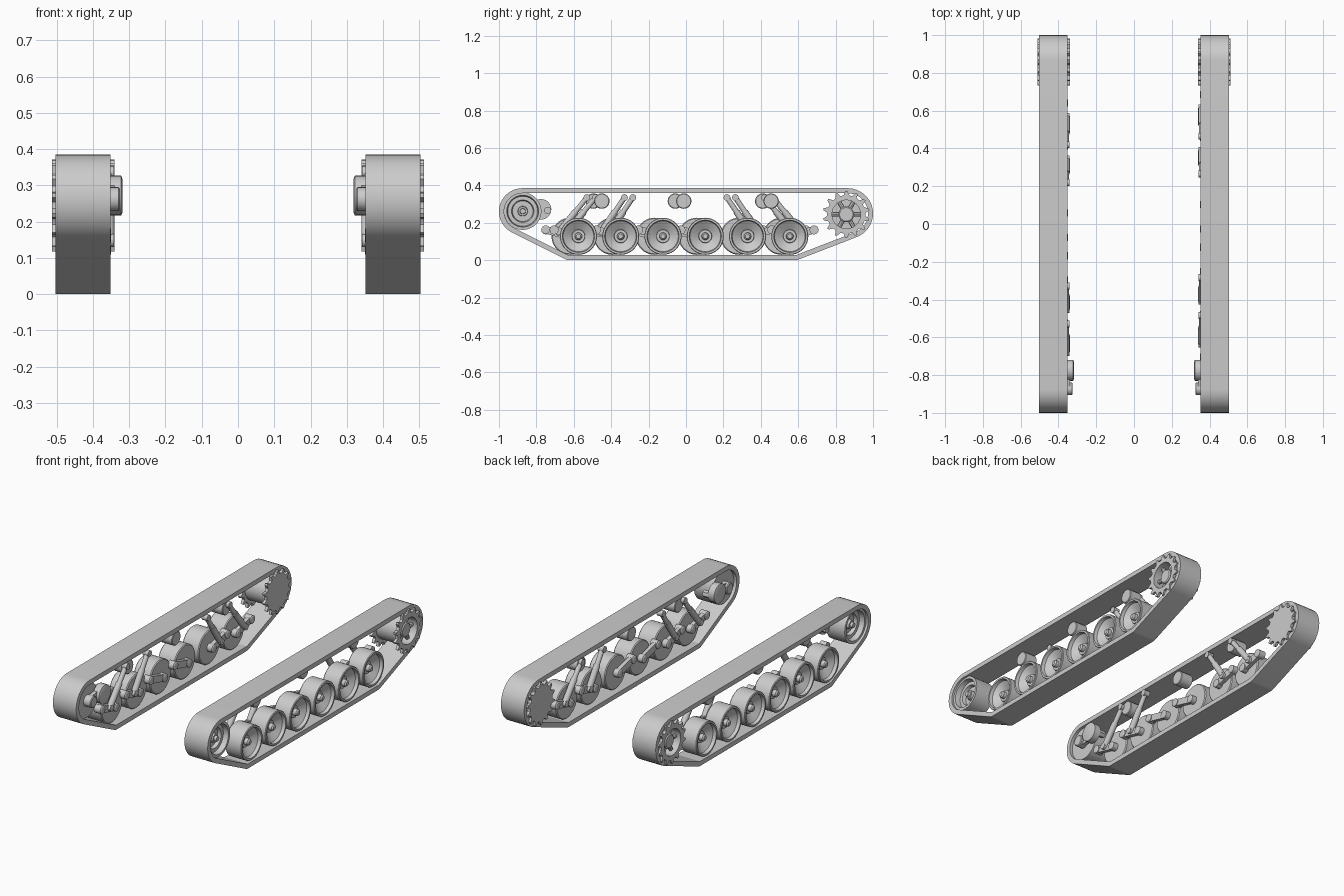
import bpy
import bmesh
from math import sin, cos, pi, atan2, acos, hypot
from mathutils import Vector

cube = bpy.data.objects.get("Cube")
if cube:
    bpy.data.objects.remove(cube)

grey = bpy.data.materials.new("track_grey")
grey.use_nodes = True
COLOUR = (0.6, 0.6, 0.6, 1)
grey.diffuse_color = COLOUR
grey.node_tree.nodes["Principled BSDF"].inputs["Base Color"].default_value = COLOUR
parts = []


def finish(name, bm):
    bmesh.ops.recalc_face_normals(bm, faces=bm.faces)
    mesh = bpy.data.meshes.new(name)
    bm.to_mesh(mesh)
    bm.free()
    mesh.materials.append(grey)
    ob = bpy.data.objects.new(name, mesh)
    bpy.context.collection.objects.link(ob)
    parts.append(ob)


def bridge(bm, a, b):
    n = len(a)
    for i in range(n):
        bm.faces.new((a[i], a[(i + 1) % n], b[(i + 1) % n], b[i]))


def lathe(name, start, axis, profile, segs=32):
    """Solid of revolution from (distance, radius) pairs, capped at both ends."""
    bm = bmesh.new()
    axis = Vector(axis).normalized()
    u = axis.orthogonal().normalized()
    v = axis.cross(u)
    rings = []
    for d, r in profile:
        c = Vector(start) + axis * d
        rings.append([bm.verts.new(c + r * (u * cos(2 * pi * i / segs) + v * sin(2 * pi * i / segs)))
                      for i in range(segs)])
    for a, b in zip(rings, rings[1:]):
        bridge(bm, a, b)
    bm.faces.new(rings[0])
    bm.faces.new(rings[-1])
    finish(name, bm)


def outline(circles, shrink=0, steps=16):
    """Closed outline wrapped around (y, z, radius) circles listed anticlockwise."""
    n = len(circles)
    normals = []
    for i in range(n):
        (ya, za, ra), (yb, zb, rb) = circles[i], circles[(i + 1) % n]
        normals.append(atan2(zb - za, yb - ya) - acos((ra - rb) / hypot(yb - ya, zb - za)))
    pts = []
    for i, (y, z, r) in enumerate(circles):
        start = normals[i - 1]
        sweep = (normals[i] - start) % (2 * pi)
        for k in range(steps + 1):
            a = start + sweep * k / steps
            pts.append((y + (r - shrink) * cos(a), z + (r - shrink) * sin(a)))
    return pts


def prism(name, pts, x0, x1, hole=None):
    """Outline extruded along x, with an optional hole of equal point count."""
    bm = bmesh.new()
    loops = [[bm.verts.new((x, y, z)) for y, z in p] for p in (pts, hole or []) for x in (x0, x1)]
    bridge(bm, loops[0], loops[1])
    if hole:
        bridge(bm, loops[2], loops[3])
        bridge(bm, loops[0], loops[2])
        bridge(bm, loops[1], loops[3])
    else:
        bm.faces.new(loops[0])
        bm.faces.new(loops[1])
    finish(name, bm)


BELT = [(-0.625, 0.04, 0.04), (0.585, 0.04, 0.04), (0.865, 0.25, 0.135), (-0.875, 0.26, 0.125)]
WHEEL_PROFILE = [(0.385, 0.02), (0.385, 0.094), (0.39, 0.099), (0.49, 0.099), (0.494, 0.096),
                 (0.494, 0.086), (0.475, 0.082), (0.445, 0.036), (0.455, 0.034), (0.455, 0.02),
                 (0.475, 0.019), (0.482, 0.012)]
IDLER_PROFILE = [(0.37, 0.02), (0.37, 0.1), (0.49, 0.1), (0.49, 0.085), (0.46, 0.08),
                 (0.46, 0.06), (0.44, 0.055), (0.44, 0.027), (0.465, 0.025), (0.465, 0.016), (0.48, 0.014)]
WHEEL_Z = 0.128
SPROCKET = (0.857, 0.245)
TEETH = 14


def tooth_outline(radii):
    y, z = SPROCKET
    n = TEETH * len(radii)
    return [(y + radii[i % len(radii)] * cos(2 * pi * i / n),
             z + radii[i % len(radii)] * sin(2 * pi * i / n)) for i in range(n)]


def build_side(s, side, shift):
    def turned(name, y, z, profile, segs=32):
        lathe(f"{side}_{name}", (0, y, z), (s, 0, 0), profile, segs)

    def plate(name, pts, x0, x1, hole=None):
        prism(f"{side}_{name}", pts, s * x0, s * x1, hole)

    # Track belt
    plate("track_belt", outline(BELT), 0.352, 0.503, outline(BELT, 0.027))

    # Road wheels on swing arms: four trailing, two leading
    for i in range(6):
        y = -0.575 + 0.226 * i + shift
        lead = 1 if i > 3 else -1
        py, pz = y + lead * 0.13, WHEEL_Z + 0.034
        turned(f"road_wheel_{i + 1}", y, WHEEL_Z, WHEEL_PROFILE, 40)
        ends = [(y, WHEEL_Z, 0.024), (py, pz, 0.024)]
        plate(f"swing_arm_{i + 1}", outline(ends, 0.004, 10), 0.358, 0.38)
        for label, (by, bz, r) in zip(("axle_boss", "pivot_boss"), ends):
            turned(f"{label}_{i + 1}", by, bz, [(0.35, r - 0.006), (0.354, r), (0.395, r)], 20)

        # Dampers lean from the arm up towards the middle
        if i not in (2, 3):
            low = Vector((s * 0.358, y + lead * 0.06, WHEEL_Z + 0.02))
            run = 0.15 if i in (0, 5) else 0.125
            top = Vector((s * 0.358, low.y - lead * run, 0.335))
            length = (top - low).length
            lathe(f"{side}_damper_{i + 1}", low, top - low,
                  [(0, 0.018), (length * 0.6, 0.018), (length * 0.6, 0.014), (length, 0.014)], 16)
            for label, p in (("lower", low), ("upper", top)):
                turned(f"damper_{label}_eye_{i + 1}", p.y, p.z, [(0.342, 0.018), (0.378, 0.018)], 16)

    # Return rollers under the top run
    for i, y in enumerate((-0.45, -0.012, 0.455)):
        turned(f"return_roller_{i + 1}", y + shift, 0.316,
               [(0.36, 0.037), (0.363, 0.041), (0.437, 0.041), (0.44, 0.037)])

    # Front idler with its tensioner crank
    idler = (-0.873, 0.262)
    turned("idler_wheel", *idler, IDLER_PROFILE, 40)
    turned("idler_axle", *idler, [(0.325, 0.028), (0.329, 0.033), (0.38, 0.033)], 24)
    turned("tensioner_housing", -0.775, 0.272, [(0.318, 0.045), (0.322, 0.055), (0.362, 0.055)], 24)
    plate("tensioner_crank", outline([(*idler, 0.03), (-0.775, 0.272, 0.035)]), 0.34, 0.362)
    turned("tensioner_nut", -0.74, 0.266, [(0.36, 0.02), (0.4, 0.02)], 6)

    # Drive sprocket: open toothed ring outside, closed toothed disc inside
    y, z = SPROCKET
    teeth = tooth_outline((0.102, 0.104, 0.127, 0.124, 0.104))
    bore = tooth_outline((0.076,) * 5)
    plate("sprocket_outer_ring", teeth, 0.495, 0.512, bore)
    plate("sprocket_inner_disc", teeth, 0.34, 0.357)
    plate("sprocket_drum", tooth_outline((0.084,) * 5), 0.357, 0.495, bore)
    turned("sprocket_hub", y, z, [(0.35, 0.042), (0.49, 0.042), (0.495, 0.036)])
    for i in range(6):
        a = 2 * pi * i / 6
        lathe(f"{side}_sprocket_spoke_{i + 1}", (s * 0.475, y, z), (0, cos(a), sin(a)),
              [(0.03, 0.012), (0.08, 0.012)], 8)


build_side(1, "left", 0)
build_side(-1, "right", -0.045)

# Smooth round surfaces, keep edges sharp
bpy.ops.object.select_all(action='DESELECT')
for ob in parts:
    ob.select_set(True)
bpy.context.view_layer.objects.active = parts[0]
bpy.ops.object.shade_smooth_by_angle(angle=pi / 6)
